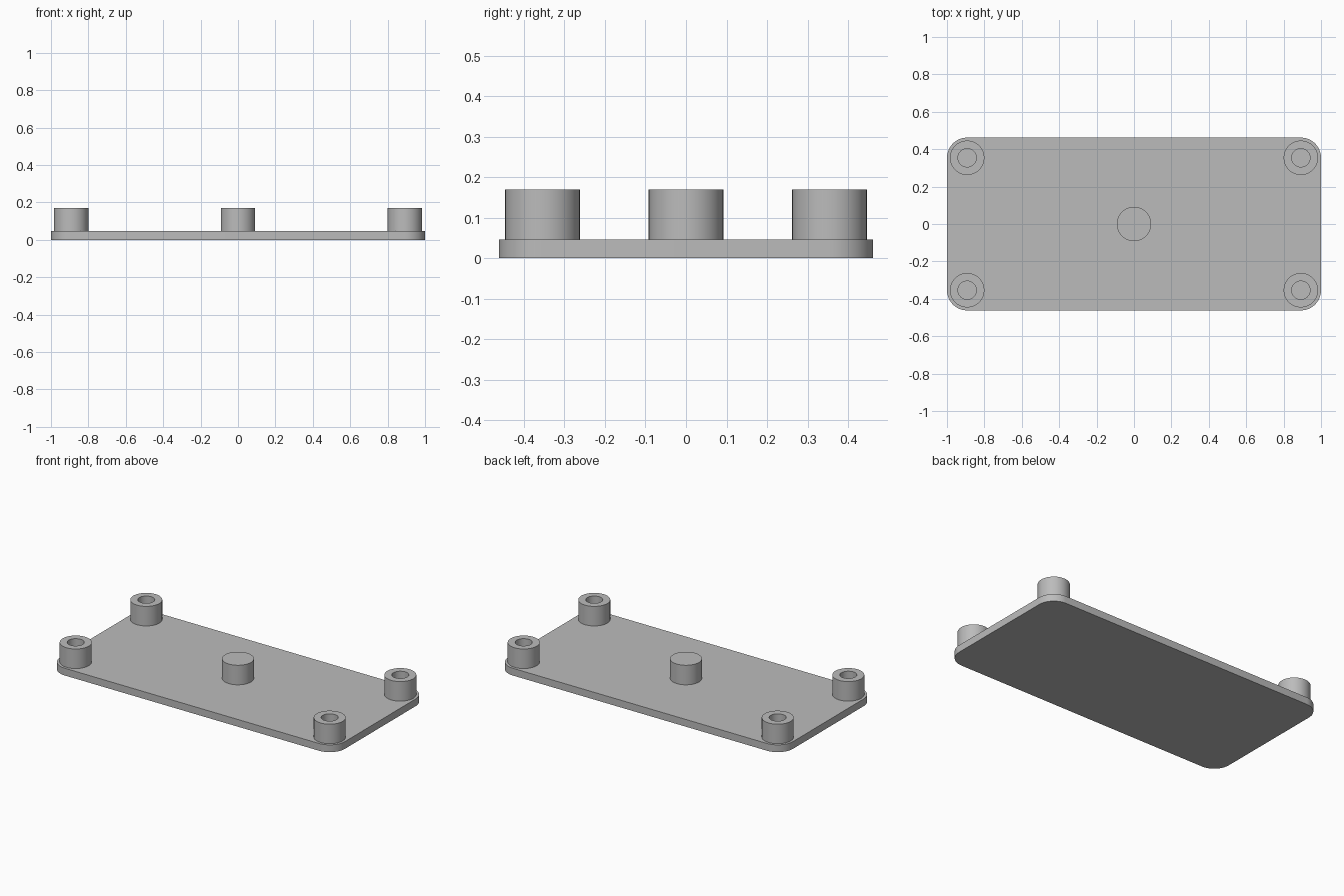
import bpy
import bmesh
from math import cos, sin, pi, radians

cube = bpy.data.objects.get("Cube")
if cube:
    bpy.data.objects.remove(cube, do_unlink=True)

HALF_X, HALF_Y = 1.0, 0.462
PLATE_TOP, POST_TOP = 0.046, 0.17
CORNER = 0.108
POST_R, HOLE_R = 0.092, 0.049
SINK = 0.004
SEGMENTS = 64

grey = bpy.data.materials.new("mid grey")
grey.use_nodes = True
colour = (0.5, 0.5, 0.5, 1)
grey.diffuse_color = colour
grey.node_tree.nodes["Principled BSDF"].inputs["Base Color"].default_value = colour


def finish(bm, name, location=(0, 0, 0)):
    bmesh.ops.recalc_face_normals(bm, faces=bm.faces)
    mesh = bpy.data.meshes.new(name)
    bm.to_mesh(mesh)
    bm.free()
    mesh.materials.append(grey)
    obj = bpy.data.objects.new(name, mesh)
    obj.location = location
    bpy.context.collection.objects.link(obj)
    bpy.ops.object.select_all(action="DESELECT")
    obj.select_set(True)
    bpy.context.view_layer.objects.active = obj
    bpy.ops.object.shade_smooth_by_angle(angle=radians(30))
    return obj


def ring(bm, radius, z):
    return [bm.verts.new((radius * cos(2 * pi * i / SEGMENTS),
                          radius * sin(2 * pi * i / SEGMENTS), z))
            for i in range(SEGMENTS)]


def bridge(bm, a, b):
    for i in range(SEGMENTS):
        j = (i + 1) % SEGMENTS
        bm.faces.new((a[i], a[j], b[j], b[i]))


def post(name, x, y, hollow):
    bm = bmesh.new()
    base = PLATE_TOP - SINK
    bottom, top = ring(bm, POST_R, base), ring(bm, POST_R, POST_TOP)
    bridge(bm, bottom, top)
    if hollow:
        inner_top, inner_bottom = ring(bm, HOLE_R, POST_TOP), ring(bm, HOLE_R, base)
        bridge(bm, top, inner_top)
        bridge(bm, inner_top, inner_bottom)
        bridge(bm, inner_bottom, bottom)
    else:
        bm.faces.new(top)
        bm.faces.new(bottom)
    finish(bm, name, (x, y, 0))


# Base plate with rounded corners
bm = bmesh.new()
outline = []
steps = 16
px, py = HALF_X - CORNER, HALF_Y - CORNER
for quarter, (sx, sy) in enumerate([(1, 1), (-1, 1), (-1, -1), (1, -1)]):
    for i in range(steps + 1):
        angle = (quarter + i / steps) * pi / 2
        outline.append(bm.verts.new((sx * px + CORNER * cos(angle),
                                     sy * py + CORNER * sin(angle), 0)))
floor = bm.faces.new(outline)
extruded = bmesh.ops.extrude_face_region(bm, geom=[floor], use_keep_orig=True)
raised = [v for v in extruded["geom"] if isinstance(v, bmesh.types.BMVert)]
bmesh.ops.translate(bm, verts=raised, vec=(0, 0, PLATE_TOP))
finish(bm, "base_plate")

# Hollow corner posts, concentric with the plate corners
for side, sx in (("left", 1), ("right", -1)):
    for end, sy in (("front", -1), ("back", 1)):
        post(f"{end}_{side}_post", sx * px, sy * py, True)

# Solid centre post
post("centre_post", 0, 0, False)
